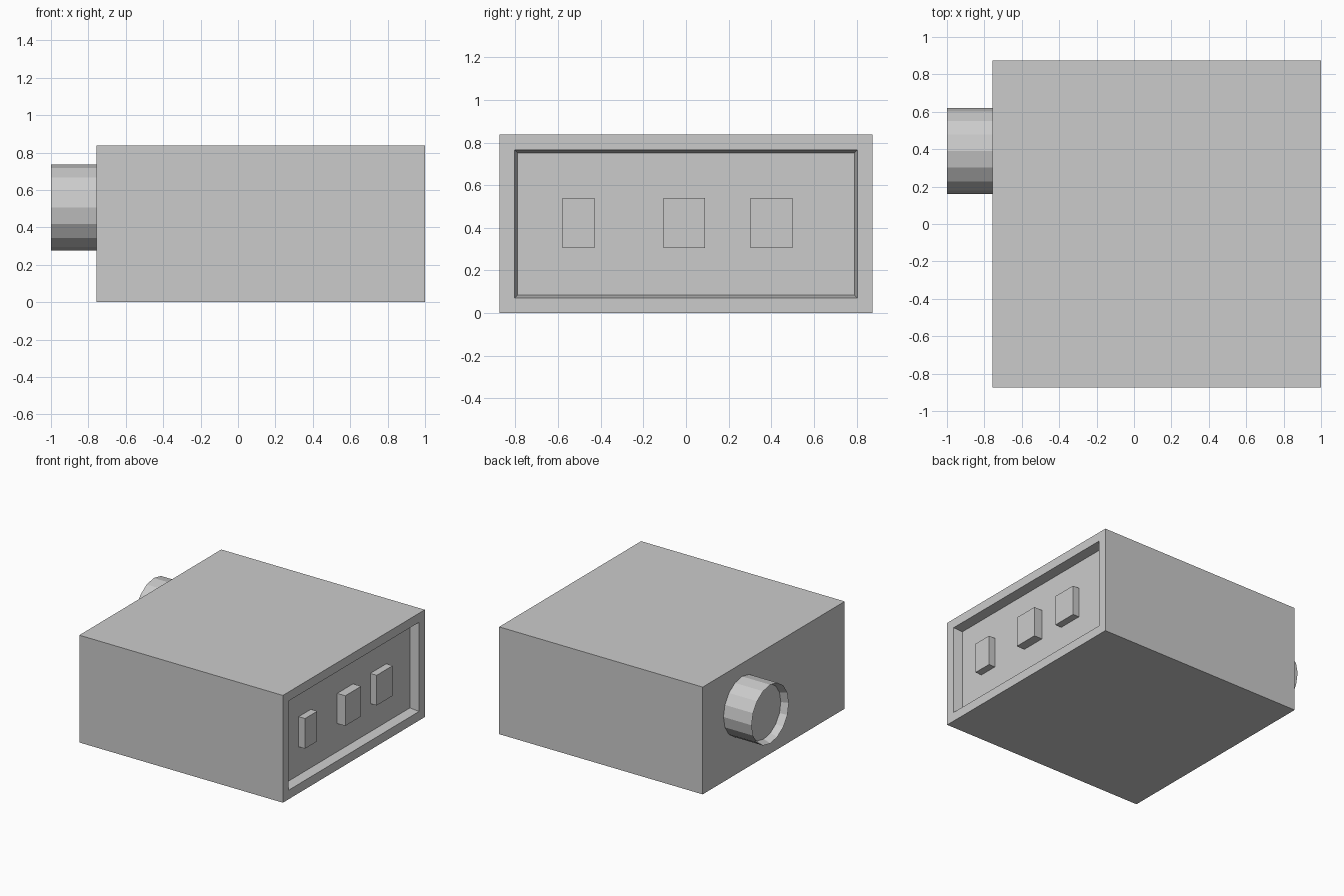
import bpy, bmesh
from math import pi
from mathutils import Matrix, Vector

if "Cube" in bpy.data.objects:
    bpy.data.objects.remove(bpy.data.objects["Cube"])


def finish(bm, name):
    mesh = bpy.data.meshes.new(name)
    bm.to_mesh(mesh)
    bm.free()
    obj = bpy.data.objects.new(name, mesh)
    bpy.context.collection.objects.link(obj)
    return obj


def add_box(bm, lo, hi):
    lo, hi = Vector(lo), Vector(hi)
    mat = Matrix.Translation((lo + hi) / 2) @ Matrix.Diagonal((*(hi - lo), 1))
    bmesh.ops.create_cube(bm, size=1, matrix=mat)
    bm.normal_update()


def face_towards(bm, direction):
    return max(bm.faces, key=lambda f: f.normal.dot(Vector(direction)))


BACK_X, PANEL_X = -0.757, 0.93

# Housing with a framed, slightly tapered recess on the +x end
bm = bmesh.new()
add_box(bm, (BACK_X, -0.875, 0), (1, 0.875, 0.837))
panel = face_towards(bm, (1, 0, 0))
bmesh.ops.inset_region(bm, faces=[panel], thickness=0.1)
bmesh.ops.inset_region(bm, faces=[panel], thickness=0.02)
bmesh.ops.translate(bm, verts=panel.verts, vec=(PANEL_X - 1, 0, 0))
finish(bm, "housing")

# Three buttons standing on the recessed panel: y range and front x
buttons = {"left": (-0.58, -0.43, 0.985),
           "middle": (-0.105, 0.09, 1.0),
           "right": (0.303, 0.50, 0.985)}
for side, (y0, y1, front) in buttons.items():
    bm = bmesh.new()
    add_box(bm, (PANEL_X, y0, 0.305), (front, y1, 0.54))
    bmesh.ops.delete(bm, geom=[face_towards(bm, (-1, 0, 0))], context='FACES_ONLY')
    finish(bm, side + "_button")

# Round 16-sided knob on the -x end with a dished cap
bm = bmesh.new()
depth = BACK_X + 1
mat = Matrix.Translation((BACK_X - depth / 2, 0.39, 0.506)) @ Matrix.Rotation(pi / 2, 4, 'Y')
bmesh.ops.create_cone(bm, cap_ends=True, segments=16, radius1=0.229, radius2=0.229,
                      depth=depth, matrix=mat)
bm.normal_update()
bmesh.ops.delete(bm, geom=[face_towards(bm, (1, 0, 0))], context='FACES_ONLY')
cap = face_towards(bm, (-1, 0, 0))
bmesh.ops.inset_region(bm, faces=[cap], thickness=0.02)
bmesh.ops.translate(bm, verts=cap.verts, vec=(0.055, 0, 0))
finish(bm, "knob")
